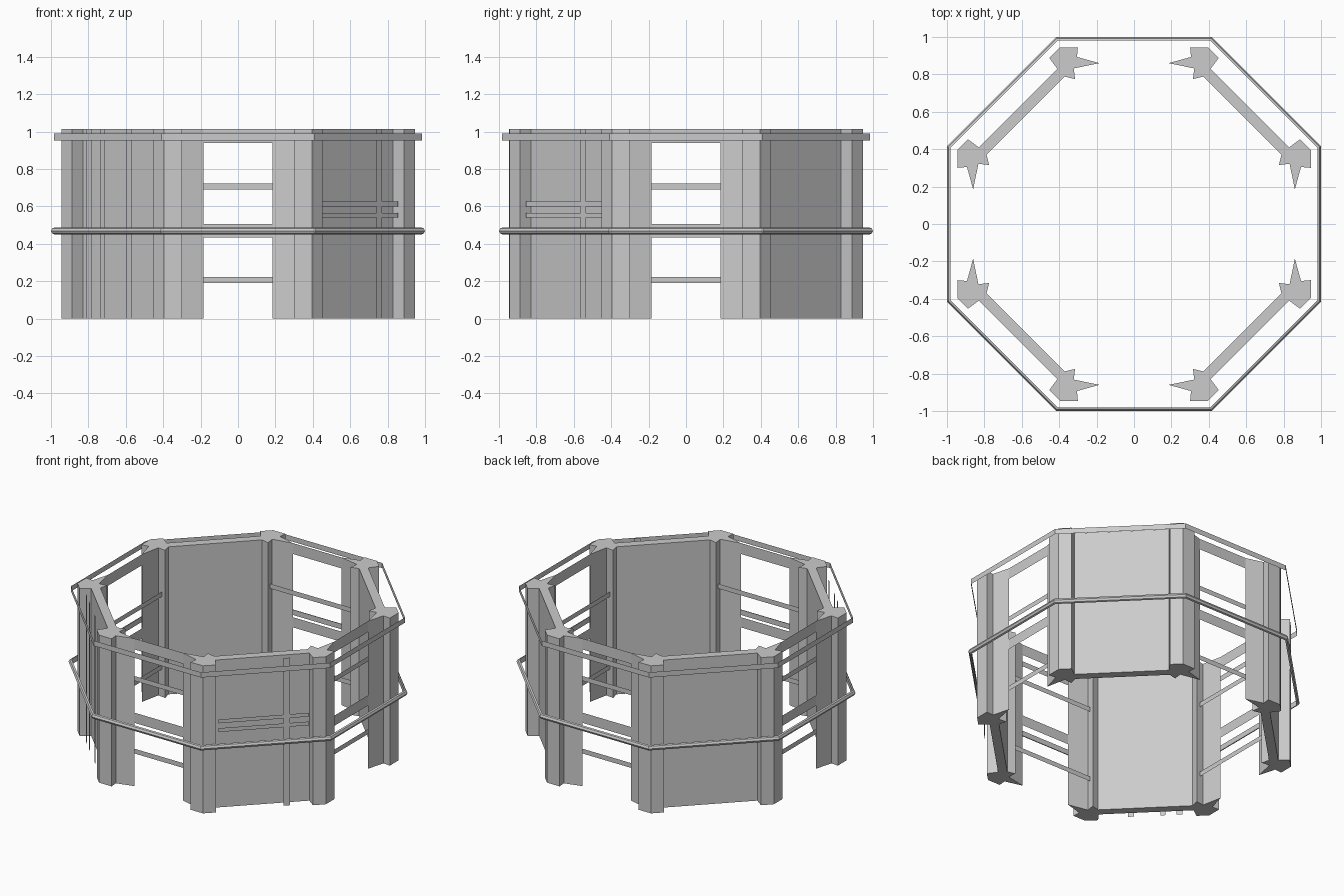
import bpy, bmesh, math

if "Cube" in bpy.data.objects:
    bpy.data.objects.remove(bpy.data.objects["Cube"])

H = 1.015


def make(name, verts, faces):
    me = bpy.data.meshes.new(name)
    me.from_pydata(verts, [], faces)
    bm = bmesh.new()
    bm.from_mesh(me)
    bmesh.ops.recalc_face_normals(bm, faces=bm.faces)
    bm.to_mesh(me)
    bm.free()
    ob = bpy.data.objects.new(name, me)
    bpy.context.collection.objects.link(ob)
    return ob


def prism(name, pts, z0, z1):
    n = len(pts)
    verts = [(x, y, z) for z in (z0, z1) for x, y in pts]
    faces = [list(range(n)), list(range(n, 2 * n))]
    faces += [(i, (i + 1) % n, n + (i + 1) % n, n + i) for i in range(n)]
    return make(name, verts, faces)


def panel(name, p, q, z0, z1):
    return make(name, [(*p, z0), (*q, z0), (*q, z1), (*p, z1)], [(0, 1, 2, 3)])


def ring(name, profile, closed):
    # profile of (apothem, z) swept around eight flat sides
    n = len(profile)
    verts = []
    for k in range(8):
        a = math.radians(22.5 + 45 * k)
        for r, z in profile:
            R = r / math.cos(math.pi / 8)
            verts.append((R * math.cos(a), R * math.sin(a), z))
    faces = []
    for k in range(8):
        for i in range(n if closed else n - 1):
            j, m = (i + 1) % n, (k + 1) % 8
            faces.append((k * n + i, m * n + i, m * n + j, k * n + j))
    return make(name, verts, faces)


# Half outline of a diagonal wall with its pillar and pointed door jamb
half = [(0.41, 0.83), (0.453, 0.888), (0.395, 0.945), (0.30, 0.945),
        (0.305, 0.893), (0.185, 0.86), (0.322, 0.832), (0.315, 0.775), (0.37, 0.788)]
outline = half + [(y, x) for x, y in reversed(half)]

for k in range(4):
    turn = math.radians(90 * k)
    parts = [prism(f"corner_wall_{k}", outline, 0, H)]
    # Thin lintel and middle rail across the opening
    for label, z0, z1 in (("lintel", 0.94, H), ("middle_rail", 0.435, 0.505)):
        parts.append(panel(f"{label}_{k}", (-0.19, 0.86), (0.19, 0.86), z0, z1))
    # Inner bars
    for i, z in enumerate((0.19, 0.69)):
        parts.append(panel(f"inner_bar_{k}_{i}", (-0.315, 0.80), (0.315, 0.80), z, z + 0.033))
    for ob in parts:
        ob.rotation_euler.z = turn

# Outer bands
ring("upper_band", [(0.985, 0.953), (0.985, 0.989)], False)
ring("lower_hoop", [(0.982, 0.451), (0.993, 0.455), (1.0, 0.469),
                    (0.993, 0.483), (0.982, 0.487)], True)

# Flat trim strips standing off the front right wall
D = 1.305
for i, z in enumerate((0.54, 0.60)):
    panel(f"wall_trim_bar_{i}", (0.45, 0.45 - D), (0.855, 0.855 - D), z, z + 0.026)
panel("wall_trim_upright", (0.741, 0.741 - D), (0.77, 0.77 - D), 0, H)

# Upright strips on the front left wall
for i, (a, b) in enumerate(((-0.81, -0.783), (-0.735, -0.712), (-0.596, -0.568))):
    panel(f"side_trim_upright_{i}", (a, -D - a), (b, -D - b), 0, H)
